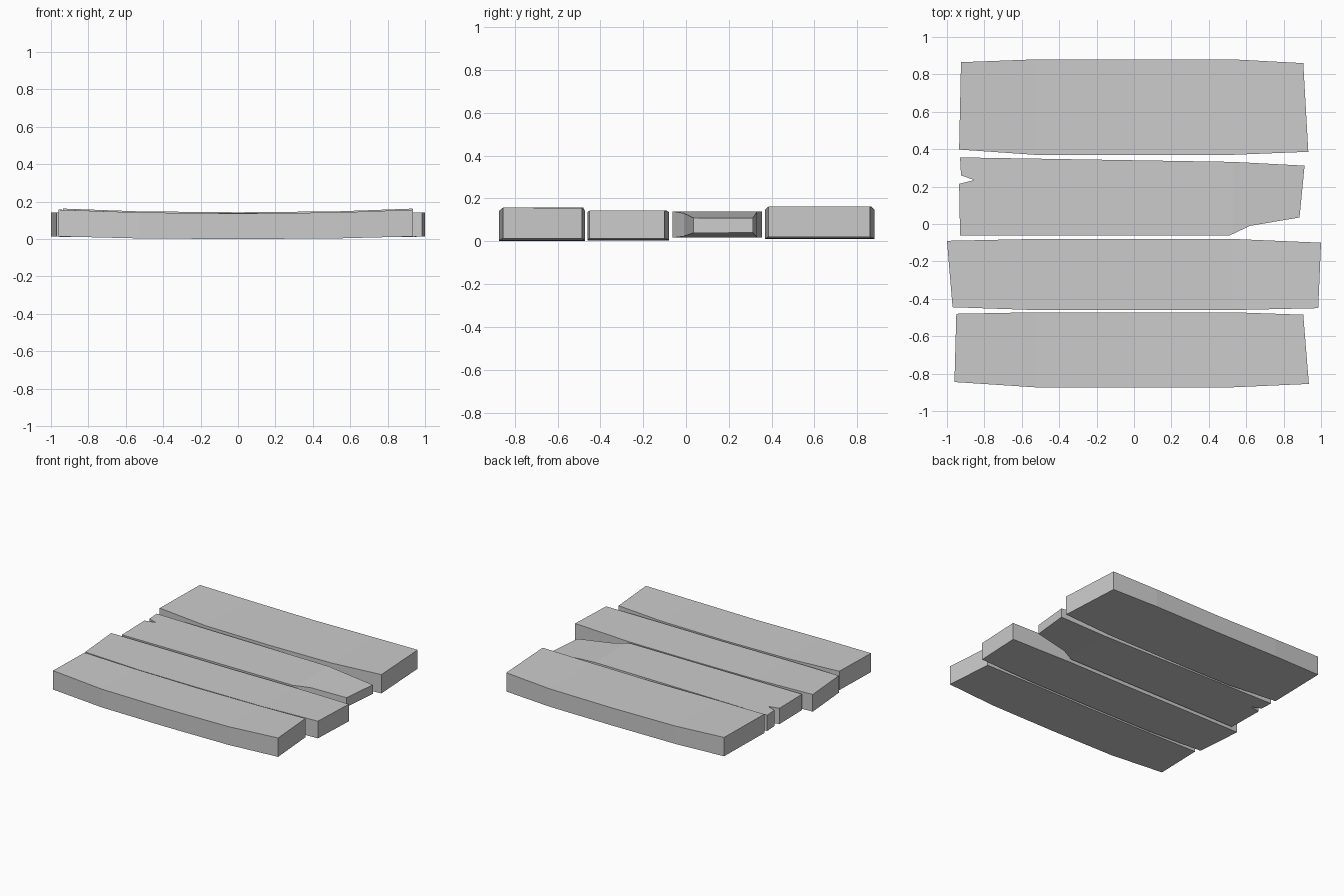
import bpy
import bmesh

if "Cube" in bpy.data.objects:
    bpy.data.objects.remove(bpy.data.objects["Cube"])

KINK = 0.53


def lerp_profile(x, profile):
    """Interpolate (bottom, top) heights along x."""
    if x <= profile[0][0]:
        return profile[0][1:]
    for (x0, b0, t0), (x1, b1, t1) in zip(profile, profile[1:]):
        if x <= x1:
            f = (x - x0) / (x1 - x0)
            return b0 + (b1 - b0) * f, t0 + (t1 - t0) * f
    return profile[-1][1:]


def plank(name, outline, profile):
    """Extrude a top-view outline, cut it at the bends, then set the heights."""
    bm = bmesh.new()
    base = bm.faces.new([bm.verts.new((x, y, 0)) for x, y in outline])
    res = bmesh.ops.extrude_face_region(bm, geom=[base], use_keep_orig=True)
    for v in res["geom"]:
        if isinstance(v, bmesh.types.BMVert):
            v.co.z = 1
    for cut in (-KINK, 0, KINK):
        bmesh.ops.bisect_plane(bm, geom=bm.verts[:] + bm.edges[:] + bm.faces[:],
                               dist=1e-4, plane_co=(cut, 0, 0), plane_no=(1, 0, 0))
    for v in bm.verts:
        low, high = lerp_profile(v.co.x, profile)
        v.co.z = high if v.co.z > 0.5 else low
    bmesh.ops.recalc_face_normals(bm, faces=bm.faces[:])
    mesh = bpy.data.meshes.new(name)
    bm.to_mesh(mesh)
    bm.free()
    obj = bpy.data.objects.new(name, mesh)
    bpy.context.collection.objects.link(obj)
    return obj


def whole_outline(left, right, low, high):
    """Four end corners plus the straight middle section."""
    return [left[0], (-KINK, low), (KINK, low), right[0],
            right[1], (KINK, high), (-KINK, high), left[1]]


def bend(bottom, top, rise_bottom, rise_top, end=0.94):
    """Heights of a plank whose ends curl upward."""
    return [(x, bottom + rise_bottom * f, top + rise_top * f)
            for x, f in ((-end, 1), (-KINK, 0.25), (0, 0), (KINK, 0.25), (end, 1))]


# Front plank
plank("front_plank",
      whole_outline([(-0.96, -0.845), (-0.95, -0.48)],
                    [(0.935, -0.855), (0.905, -0.485)], -0.873, -0.472),
      bend(0.0, 0.137, 0.014, 0.02))

# Long middle plank
plank("long_plank",
      whole_outline([(-0.97, -0.445), (-1.0, -0.09)],
                    [(0.985, -0.45), (1.0, -0.1)], -0.46, -0.08),
      bend(0.004, 0.134, 0.009, 0.009, 0.99))

# Broken plank: notch on the left, chipped and thinned on the right
plank("broken_plank",
      [(-0.93, -0.062), (0.51, -0.062), (0.62, -0.01), (0.885, 0.035),
       (0.912, 0.312), (KINK, 0.332), (-0.93, 0.356), (-0.925, 0.26),
       (-0.855, 0.235), (-0.935, 0.215)],
      [(-0.93, 0.018, 0.138), (KINK, 0.018, 0.138), (0.9, 0.04, 0.108)])

# Back plank
plank("back_plank",
      whole_outline([(-0.935, 0.398), (-0.925, 0.865)],
                    [(0.932, 0.386), (0.905, 0.86)], 0.37, 0.88),
      bend(0.01, 0.143, 0.01, 0.02))
